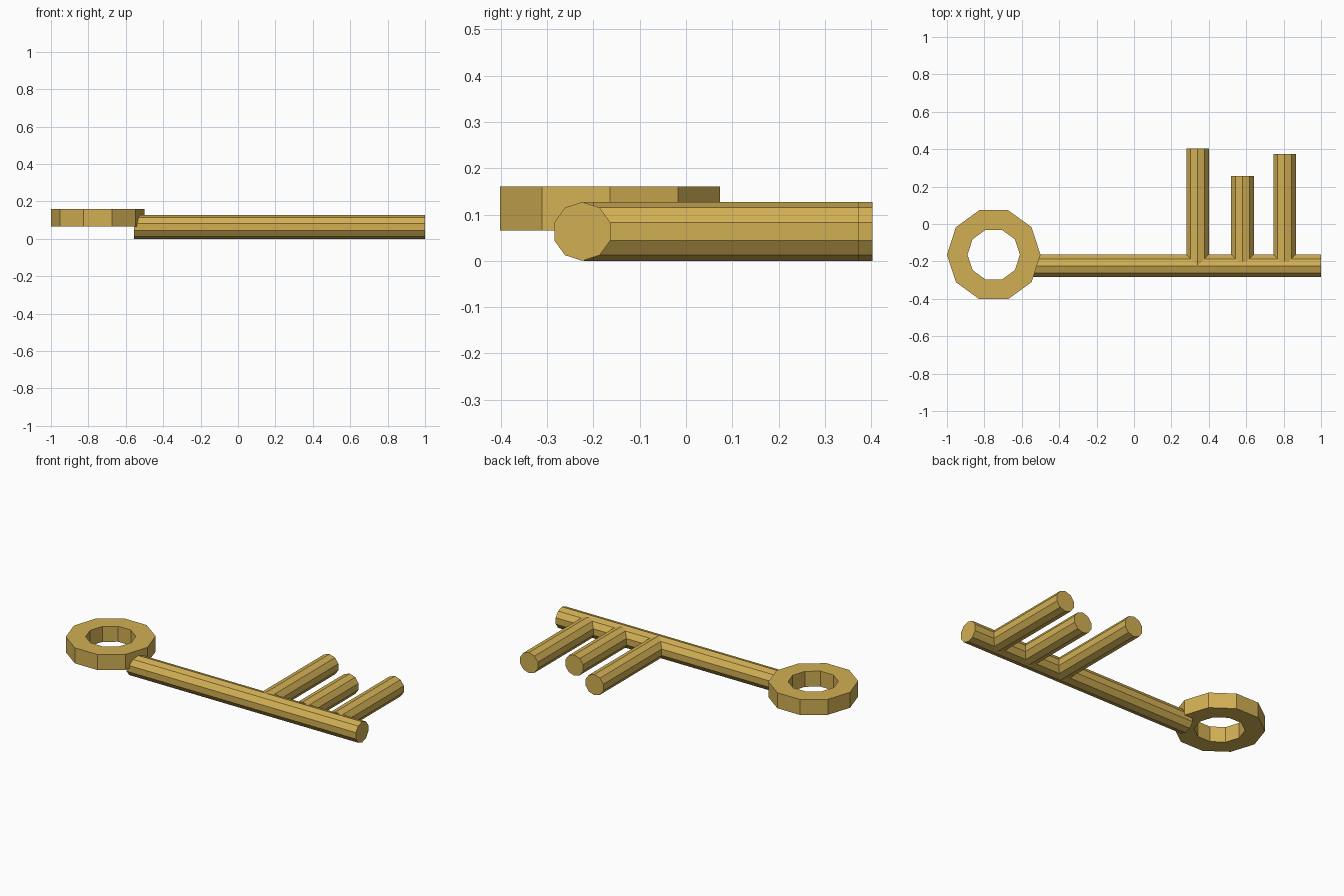
import bpy, bmesh, math
from mathutils import Vector

if "Cube" in bpy.data.objects:
    bpy.data.objects.remove(bpy.data.objects["Cube"])

brass = bpy.data.materials.new("brass")
brass.diffuse_color = (0.64, 0.43, 0.088, 1)
brass.use_nodes = True
brass.node_tree.nodes["Principled BSDF"].inputs["Base Color"].default_value = brass.diffuse_color
SIDES = 10
R = 0.0635  # rod radius


def finish(name, bm):
    bmesh.ops.recalc_face_normals(bm, faces=bm.faces)
    mesh = bpy.data.meshes.new(name)
    bm.to_mesh(mesh)
    bm.free()
    mesh.materials.append(brass)
    bpy.context.collection.objects.link(bpy.data.objects.new(name, mesh))


def rod(name, start, end):
    """Ten-sided horizontal rod with one edge pointing straight up."""
    start, end = Vector(start), Vector(end)
    up = Vector((0, 0, 1))
    side = up.cross((end - start).normalized())
    bm = bmesh.new()
    angles = [2 * math.pi * i / SIDES for i in range(SIDES)]
    a, b = [[bm.verts.new(p + R * (up * math.cos(t) + side * math.sin(t)))
             for t in angles] for p in (start, end)]
    for i in range(SIDES):
        j = (i + 1) % SIDES
        bm.faces.new((a[i], a[j], b[j], b[i]))
    bm.faces.new(a)
    bm.faces.new(b)
    finish(name, bm)


# Ring handle: rectangular section swept round ten sides
bm = bmesh.new()
section = [(0.25, 0.065), (0.25, 0.16), (0.14, 0.16), (0.14, 0.065)]
loops = []
for i in range(SIDES):
    t = 2 * math.pi * i / SIDES
    loops.append([bm.verts.new((-0.75 + r * math.cos(t), -0.164 + r * math.sin(t), z))
                  for r, z in section])
for i in range(SIDES):
    a, b = loops[i], loops[(i + 1) % SIDES]
    for k in range(4):
        m = (k + 1) % 4
        bm.faces.new((a[k], b[k], b[m], a[m]))
finish("ring_handle", bm)

# Shaft
rod("shaft", (-0.557, -0.224, R), (1, -0.224, R))

# Teeth of differing lengths
for n, (x, y0, y1) in enumerate([(0.34, -0.22, 0.403), (0.58, -0.2, 0.256), (0.805, -0.2, 0.374)]):
    rod(f"tooth_{n + 1}", (x, y0, R), (x, y1, R))
